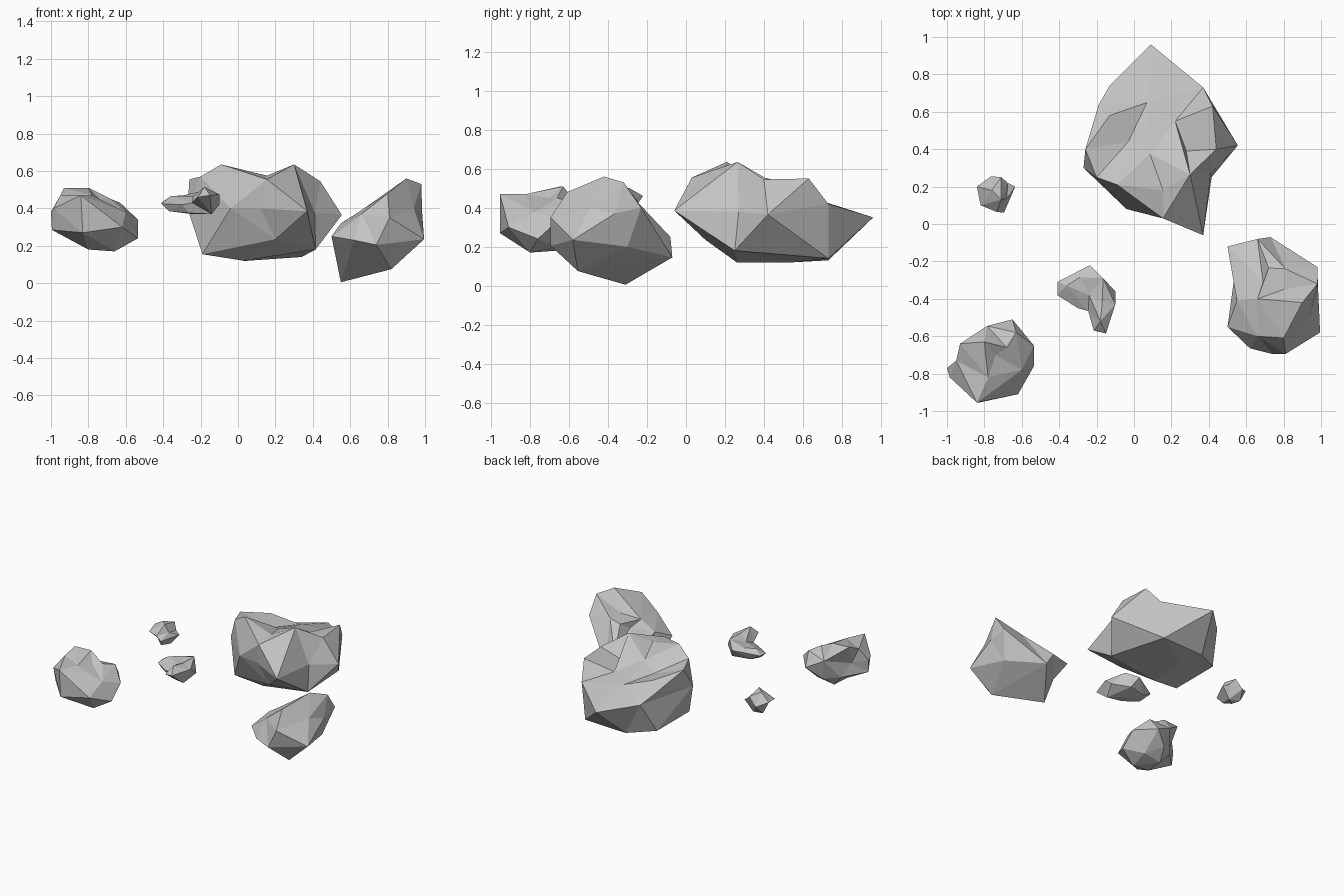
import bpy, bmesh
from mathutils import Vector

stone = bpy.data.materials.new("grey stone")
stone.diffuse_color = (0.55, 0.55, 0.55, 1)


def rock(name, centre, radii, corners):
    """Faceted rock: triangulate corner directions on a ball, then move them out to place."""
    c = Vector(centre)
    bm = bmesh.new()
    place = {}
    for p in corners:
        d = Vector(p) - c
        d = Vector((d.x / radii[0], d.y / radii[1], d.z / radii[2]))
        place[bm.verts.new(d.normalized())] = Vector(p)
    bmesh.ops.convex_hull(bm, input=bm.verts[:])
    for v in bm.verts:
        v.co = place[v]
    bmesh.ops.recalc_face_normals(bm, faces=bm.faces[:])
    me = bpy.data.meshes.new(name)
    bm.to_mesh(me)
    bm.free()
    me.materials.append(stone)
    ob = bpy.data.objects.new(name, me)
    bpy.context.collection.objects.link(ob)


# Large boulder with a valley across the top and a pointed rear
rock("large_boulder", (.12, .4, .32), (.41, .5, .26), [
    (-.09, .21, .635), (.3, .265, .635), (-.2, .25, .57), (.155, .03, .555), (.155, .18, .575),
    (-.27, .3, .4), (-.26, .4, .555), (-.03, .44, .48), (.085, .375, .53), (.22, .55, .47),
    (.07, .65, .45), (.28, .39, .49), (.44, .4, .545), (.42, .63, .55), (.37, .73, .42),
    (.09, .96, .35), (-.13, .74, .38), (-.13, .58, .51), (-.19, .635, .45), (.555, .42, .365),
    (.41, .27, .38), (.37, -.06, .385), (.12, .055, .4), (-.04, .08, .4), (-.19, .23, .155),
    (.03, .26, .12), (.415, .25, .18), (.34, .73, .14), (0, .73, .13), (.2, .1, .235),
    (-.19, .62, .155), (.05, .55, .12)])

# Leaning rock: high right side, low lobe at the rear left
rock("leaning_rock", (.75, -.42, .25), (.25, .31, .28), [
    (.9, -.42, .56), (.98, -.32, .53), (.98, -.23, .4), (.985, -.365, .37), (.995, -.58, .235),
    (.82, -.555, .075), (.55, -.31, .005), (.73, -.07, .145), (.5, -.12, .25), (.55, -.41, .32),
    (.5, -.55, .25), (.62, -.665, .23), (.74, -.695, .205), (.81, -.695, .35), (.8, -.61, .48),
    (.66, -.4, .39), (.69, -.31, .35), (.72, -.235, .4), (.81, -.24, .42), (.8, -.35, .42),
    (.66, -.08, .25), (.92, -.3, .2), (.66, -.6, .37), (.94, -.49, .4), (.545, -.22, .15)])

# Rounded rock at the front left, dented on its rear left side
rock("round_rock", (-.76, -.75, .33), (.23, .22, .17), [
    (-.93, -.64, .51), (-.8, -.63, .51), (-.785, -.545, .4), (-.65, -.51, .33), (-.63, -.58, .43),
    (-.535, -.65, .34), (-.535, -.76, .24), (-.62, -.91, .3), (-.66, -.8, .17), (-.8, -.8, .18),
    (-.83, -.955, .27), (-.84, -.955, .47), (-1, -.77, .38), (-.995, -.78, .285), (-.91, -.7, .36),
    (-.985, -.82, .4), (-.75, -.57, .25), (-.78, -.82, .47), (-.74, -.7, .45), (-.6, -.78, .38),
    (-.95, -.73, .47), (-.68, -.66, .45), (-.86, -.64, .26), (-.79, -.66, .18), (-.65, -.66, .2)])

# Small hooked rock near the middle
rock("hooked_rock", (-.21, -.4, .43), (.17, .18, .08), [
    (-.235, -.22, .46), (-.29, -.285, .47), (-.41, -.31, .43), (-.41, -.38, .425),
    (-.36, -.33, .465), (-.3, -.45, .42), (-.245, -.465, .43), (-.215, -.57, .46),
    (-.15, -.585, .47), (-.18, -.52, .515), (-.1, -.43, .475), (-.1, -.36, .42),
    (-.165, -.29, .5), (-.24, -.38, .465), (-.25, -.36, .37), (-.14, -.46, .37),
    (-.2, -.27, .39), (-.37, -.38, .385), (-.17, -.42, .5), (-.34, -.3, .39),
    (-.26, -.44, .375)])

# Knobbly pebble at the left
rock("pebble", (-.735, .165, .355), (.1, .1, .1), [
    (-.765, .255, .35), (-.84, .2, .385), (-.8, .17, .35), (-.82, .1, .37), (-.765, .12, .33),
    (-.735, .065, .37), (-.695, .06, .34), (-.68, .135, .385), (-.635, .2, .355),
    (-.675, .22, .37), (-.71, .25, .415), (-.76, .18, .435), (-.71, .13, .44),
    (-.75, .16, .27), (-.7, .19, .275), (-.72, .1, .29), (-.79, .2, .29)])
